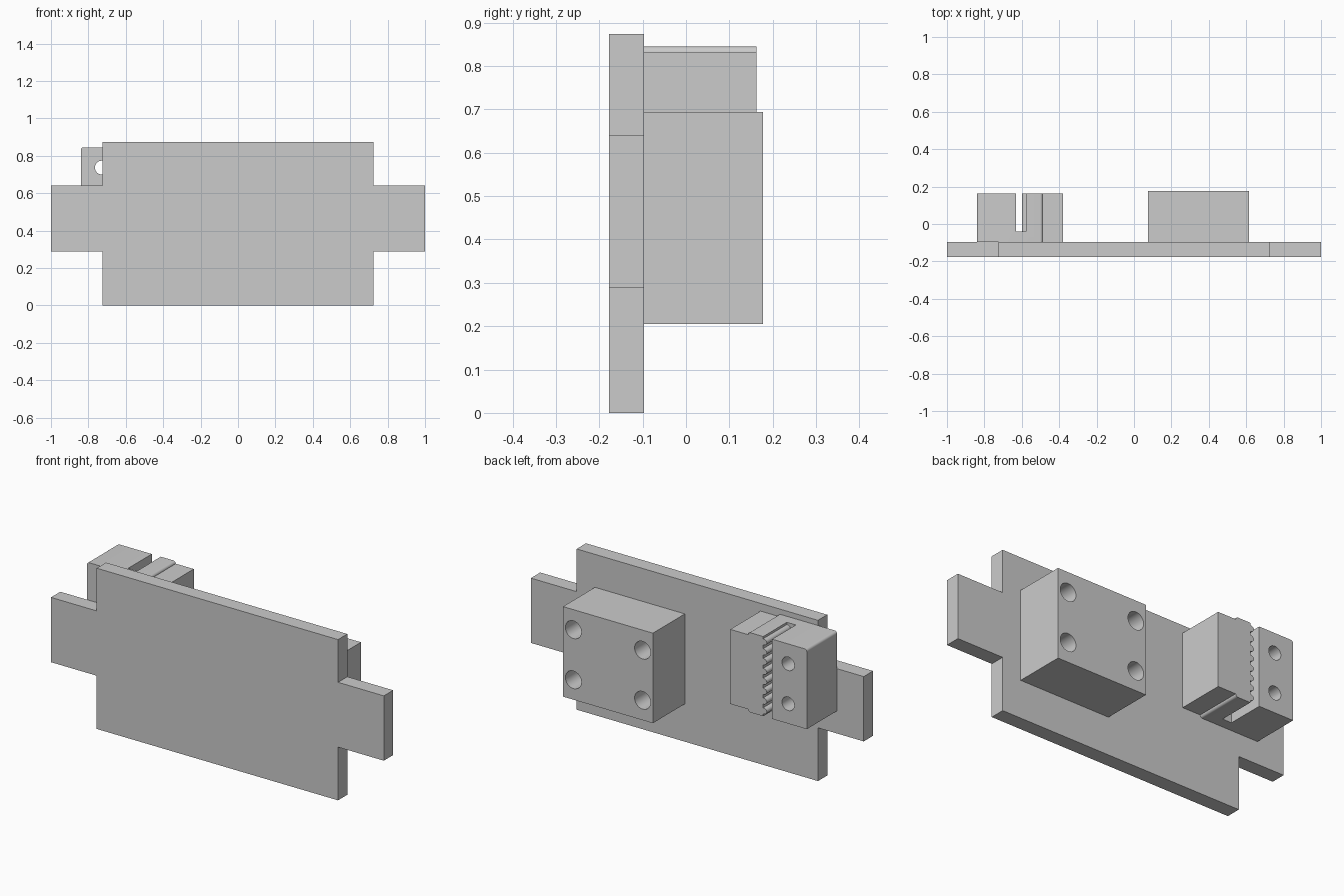
import bpy, bmesh
from math import sin, cos, pi

if "Cube" in bpy.data.objects:
    bpy.data.objects.remove(bpy.data.objects["Cube"])


def prism(name, pts, y0, y1):
    """Extrude an x-z outline from y0 to y1."""
    bm = bmesh.new()
    face = bm.faces.new([bm.verts.new((x, y0, z)) for x, z in pts])
    ext = bmesh.ops.extrude_face_region(bm, geom=[face])["geom"]
    moved = [v for v in ext if isinstance(v, bmesh.types.BMVert)]
    bmesh.ops.translate(bm, verts=moved, vec=(0, y1 - y0, 0))
    bmesh.ops.recalc_face_normals(bm, faces=bm.faces)
    me = bpy.data.meshes.new(name)
    bm.to_mesh(me)
    bm.free()
    ob = bpy.data.objects.new(name, me)
    bpy.context.collection.objects.link(ob)
    return ob


def arc(cx, cz, rx, rz, a0, a1, n):
    return [(cx + rx * cos(a0 + (a1 - a0) * i / n),
             cz + rz * sin(a0 + (a1 - a0) * i / n)) for i in range(n + 1)]


def rect(x0, x1, z0, z1):
    return [(x0, z0), (x1, z0), (x1, z1), (x0, z1)]


def cut(ob, cutter):
    bpy.context.view_layer.objects.active = ob
    mod = ob.modifiers.new("cut", 'BOOLEAN')
    mod.operation, mod.solver, mod.object = 'DIFFERENCE', 'EXACT', cutter
    bpy.ops.object.modifier_apply(modifier=mod.name)
    bpy.data.objects.remove(cutter)


def drill(ob, x, z, r, y0):
    cut(ob, prism("drill", arc(x, z, r, r, 0, 2 * pi, 32)[:-1], y0, 0.4))


def smooth(ob):
    bpy.ops.object.select_all(action='DESELECT')
    ob.select_set(True)
    bpy.context.view_layer.objects.active = ob
    bpy.ops.object.shade_smooth_by_angle(angle=0.6)


BACK = -0.097   # rear surface of the plate

# Cross-shaped back plate
W, H, LO, HI = 0.725, 0.873, 0.289, 0.641
half = [(W, 0), (W, LO), (1, LO), (1, HI), (W, HI), (W, H)]
prism("back_plate", half + [(-x, z) for x, z in reversed(half)], -0.177, BACK)

# Mounting block with four blind holes
block = prism("mounting_block", rect(0.075, 0.615, 0.205, 0.694), BACK, 0.177)
for x in (0.137, 0.553):
    for z in (0.313, 0.585):
        drill(block, x, z, 0.048, BACK + 0.001)
smooth(block)

# Belt clamp body: rounded outer corner, raised strip, lower shoulder
B, T, STEP, R = 0.412, 0.845, 0.014, 0.014
outline = [(-0.84, B), (-0.488 - R, B)]
outline += arc(-0.488 - R, B + R, R, R, -pi / 2, 0, 6)[1:]
outline += [(-0.38, B + STEP), (-0.38, T - STEP)]
outline += arc(-0.488 - R, T - R, R, R, 0, pi / 2, 6)
outline += arc(-0.84 + R, T - R, R, R, pi / 2, pi, 6)
clamp = prism("belt_clamp", outline, BACK, 0.163)

# Toothed belt slot: cutter wall is notched so teeth remain on the clamp
wall, pitch, count = -0.578, 0.0535, 8
slot = [(-0.632, 1.0), (-0.632, 0.2), (wall, 0.2)]
for i in range(count):
    z = (B + T) / 2 + (i - (count - 1) / 2) * pitch
    slot += arc(wall, z, 0.022, 0.017, 1.5 * pi, 0.5 * pi, 8)
slot += [(wall, 1.0)]
cut(clamp, prism("slot_cutter", slot, -0.04, 0.4))

# Screw holes through the plain jaw
for z in (0.52, 0.737):
    drill(clamp, -0.728, z, 0.037, -0.3)
smooth(clamp)
